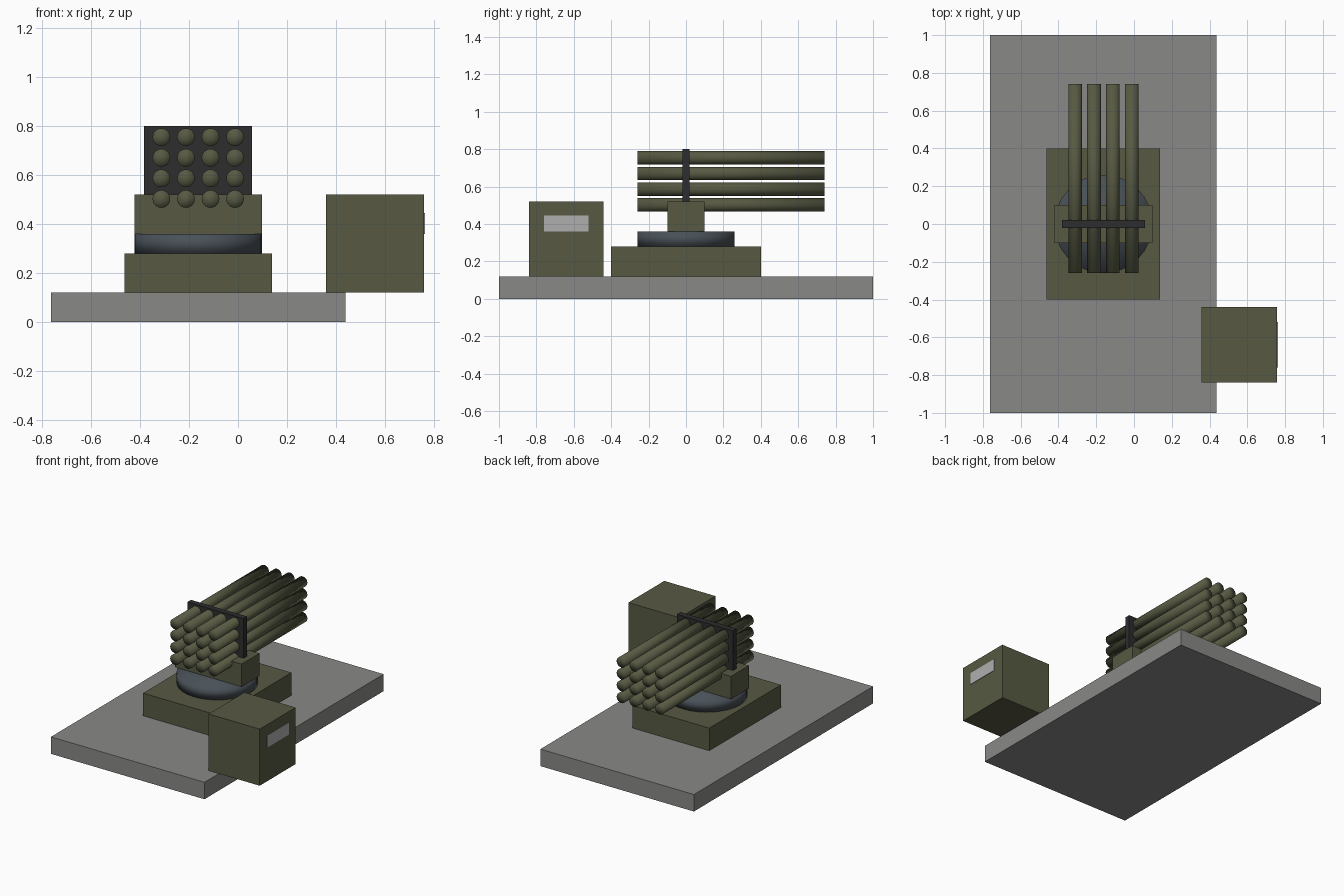
import bpy, bmesh
from mathutils import Matrix, Vector

if "Cube" in bpy.data.objects:
    bpy.data.objects.remove(bpy.data.objects["Cube"])


def material(name, rgb):
    m = bpy.data.materials.new(name)
    m.use_nodes = True
    color = (*rgb, 1)
    m.diffuse_color = color
    m.node_tree.nodes["Principled BSDF"].inputs["Base Color"].default_value = color
    return m


GREY = material("grey_deck", (0.25, 0.25, 0.245))
OLIVE = material("olive_drab", (0.095, 0.1, 0.055))
STEEL = material("blue_steel", (0.065, 0.08, 0.095))
DARK = material("dark_metal", (0.026, 0.026, 0.028))
GLASS = material("pale_window", (0.43, 0.43, 0.43))


def finish(name, bm, mat, smooth=False):
    for f in bm.faces:
        f.smooth = smooth
    mesh = bpy.data.meshes.new(name)
    bm.to_mesh(mesh)
    bm.free()
    mesh.materials.append(mat)
    ob = bpy.data.objects.new(name, mesh)
    bpy.context.collection.objects.link(ob)
    return ob


def box(name, low, high, mat):
    low, high = Vector(low), Vector(high)
    bm = bmesh.new()
    bmesh.ops.create_cube(bm, size=1, matrix=Matrix.Translation((low + high) / 2)
                          @ Matrix.Diagonal((*(high - low), 1)))
    return finish(name, bm, mat)


def cylinder(name, center, radius, length, mat, segments, along_y=False):
    # Fan caps with continuous smoothing give the softly rounded ends
    turn = Matrix.Rotation(1.570796, 4, "X") if along_y else Matrix()
    bm = bmesh.new()
    bmesh.ops.create_cone(bm, cap_ends=True, cap_tris=True, segments=segments,
                          radius1=radius, radius2=radius, depth=length,
                          matrix=Matrix.Translation(center) @ turn)
    return finish(name, bm, mat, smooth=True)


MID = -0.162  # centreline of the deck and launcher

# Deck and turret base
box("deck", (MID - 0.6, -1, 0), (MID + 0.6, 1, 0.12), GREY)
box("turret_base", (MID - 0.3, -0.4, 0.12), (MID + 0.3, 0.4, 0.28), OLIVE)
cylinder("turntable", (MID, 0, 0.32), 0.26, 0.08, STEEL, 32)
box("cradle", (MID - 0.26, -0.1, 0.36), (MID + 0.26, 0.1, 0.52), OLIVE)
box("tube_plate", (MID - 0.22, -0.02, 0.4), (MID + 0.22, 0.02, 0.8), DARK)

# Four by four bank of tubes
for row in range(4):
    for col in range(4):
        x = MID + (col - 1.5) * 0.1
        z = 0.502 + row * 0.084
        cylinder(f"tube_{row + 1}_{col + 1}", (x, 0.24, z), 0.036, 1, OLIVE, 24, True)

# Side cabin with its window
box("cabin", (0.358, -0.84, 0.12), (0.758, -0.44, 0.52), OLIVE)
box("cabin_window", (0.754, -0.76, 0.36), (0.762, -0.52, 0.445), GLASS)
